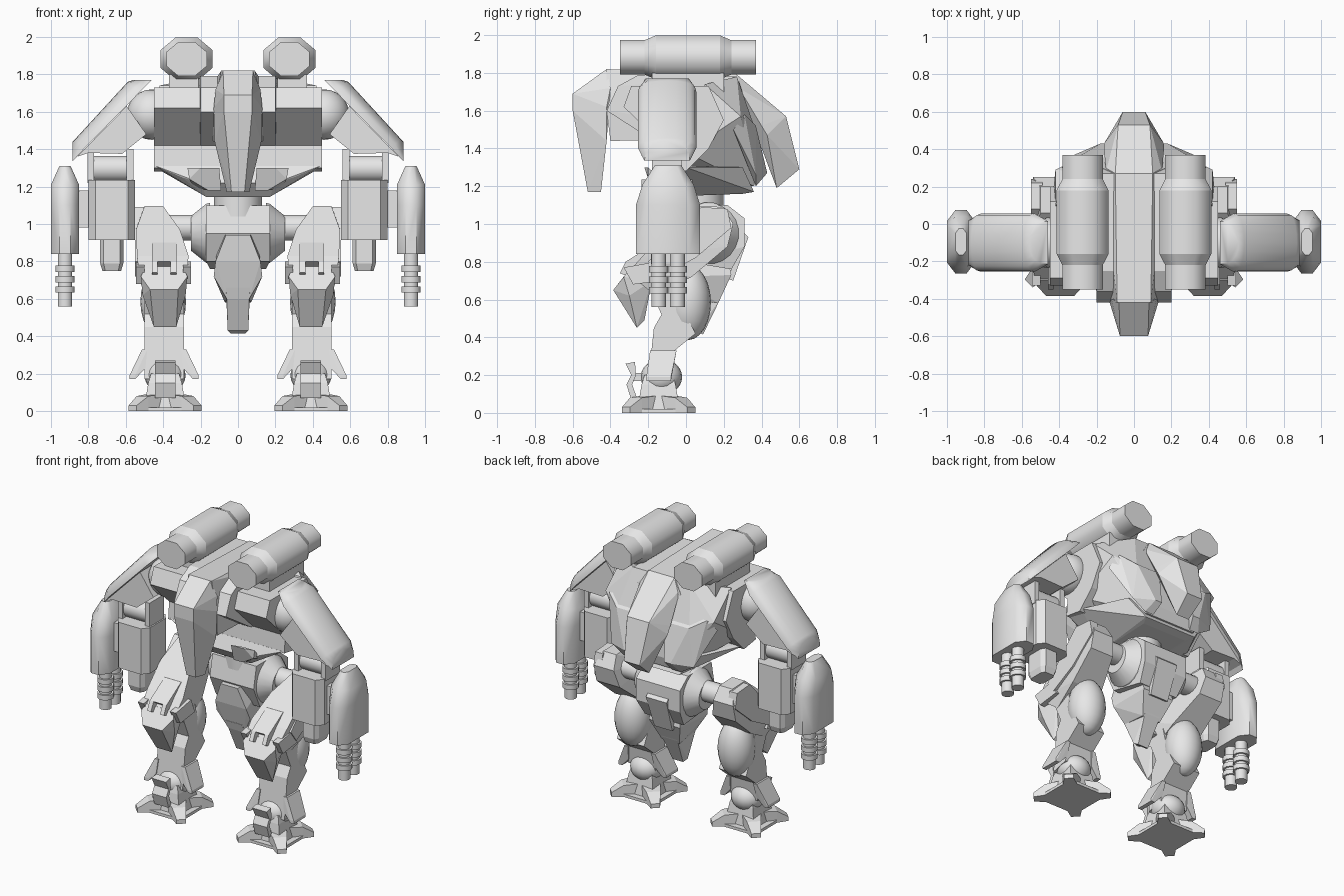
import bpy, bmesh, math
from mathutils import Vector

if "Cube" in bpy.data.objects:
    bpy.data.objects.remove(bpy.data.objects["Cube"])

grey = bpy.data.materials.new("light_grey")
grey.diffuse_color = (0.8, 0.8, 0.8, 1)
grey.use_nodes = True
grey.node_tree.nodes["Principled BSDF"].inputs["Base Color"].default_value = grey.diffuse_color


def finish(name, bm, mirror, smooth):
    bmesh.ops.recalc_face_normals(bm, faces=bm.faces)
    me = bpy.data.meshes.new(name)
    bm.to_mesh(me)
    bm.free()
    me.materials.append(grey)
    ob = bpy.data.objects.new(name, me)
    bpy.context.collection.objects.link(ob)
    if smooth:
        bpy.ops.object.select_all(action='DESELECT')
        ob.select_set(True)
        bpy.context.view_layer.objects.active = ob
        bpy.ops.object.shade_smooth_by_angle(angle=math.radians(52))
    if mirror:
        ob.modifiers.new("mirror", 'MIRROR').use_mirror_merge = False
    return ob


def hull_points(name, pts, mirror=True):
    bm = bmesh.new()
    for p in pts:
        bm.verts.new(p)
    r = bmesh.ops.convex_hull(bm, input=bm.verts[:])
    loose = {g for g in r["geom_interior"] + r["geom_unused"] if isinstance(g, bmesh.types.BMVert)}
    bmesh.ops.delete(bm, geom=list(loose), context='VERTS')
    bmesh.ops.dissolve_limit(bm, angle_limit=0.03, verts=bm.verts[:], edges=bm.edges[:])
    return finish(name, bm, mirror, False)


def hull(name, rows):
    """Mirrored solid from rows of (x0, x1, y, z)."""
    return hull_points(name, [(x, y, z) for a, b, y, z in rows for x in (a, b)])


def centre(name, rows):
    """Central symmetric solid from rows of (half width, y, z)."""
    return hull_points(name, [(s * w, y, z) for w, y, z in rows for s in (-1, 1)], False)


def box(name, x0, x1, y0, y1, z0, z1):
    return hull(name, [(x0, x1, y, z) for y in (y0, y1) for z in (z0, z1)])


def loft(name, rings, mirror=True, smooth=False, creased=False):
    bm = bmesh.new()
    vs = [[bm.verts.new(p) for p in ring] for ring in rings]
    n = len(vs[0])
    for a, b in zip(vs, vs[1:]):
        for i in range(n):
            j = (i + 1) % n
            bm.faces.new((a[i], a[j], b[j], b[i]))
    bm.faces.new(vs[0][::-1])
    bm.faces.new(vs[-1])
    if creased:
        for ring in vs:
            for i in range(n):
                bm.edges.get((ring[i], ring[i - 1])).smooth = False
    return finish(name, bm, mirror, smooth)


def prism(name, profile, x0, x1, mirror=True):
    return loft(name, [[(x, y, z) for y, z in profile] for x in (x0, x1)], mirror)


def tube(name, axis, u0, v0, stations, n=16, vs=1.0, mirror=True):
    """Round body of (position, radius) stations along an axis."""
    rings = []
    for t, r in stations:
        ring = []
        for i in range(n):
            a = 2 * math.pi * (i + 0.5) / n
            u, v = u0 + r * math.cos(a), v0 + r * vs * math.sin(a)
            ring.append({'X': (t, u, v), 'Y': (u, t, v), 'Z': (u, v, t)}[axis])
        rings.append(ring)
    return loft(name, rings, mirror, True, True)


def ball(name, c, size):
    bm = bmesh.new()
    bmesh.ops.create_uvsphere(bm, u_segments=20, v_segments=12, radius=1)
    for v in bm.verts:
        v.co = Vector((c[i] + v.co[i] * size[i] for i in range(3)))
    return finish(name, bm, True, True)


# Shoulder-top launch pods
tube("rocket_pod", 'Y', 0.275, 1.882, [(-.35, .117), (-.22, .117), (-.16, .15), (.18, .15),
     (.24, .117), (.37, .117)], n=8, vs=0.84)
box("pod_mount", .21, .37, -.18, .2, 1.68, 1.8)

# Hood, spine and rear flap
centre("hood_snout", [(.08, -.42, 1.82), (.12, -.4, 1.72), (.075, -.6, 1.69), (.075, -.6, 1.6),
       (.13, -.42, 1.62), (.125, -.42, 1.44), (.06, -.45, 1.17), (.035, -.52, 1.17)])
centre("spine", [(.09, -.42, 1.82), (.1, .27, 1.79), (.13, -.42, 1.6), (.12, -.4, 1.44),
       (.17, .3, 1.7), (.16, .3, 1.45)])
centre("rear_flap", [(.1, .27, 1.79), (.085, .53, 1.57), (.06, .6, 1.29), (.05, .48, 1.19),
       (.16, .40, 1.52), (.16, .43, 1.47), (.15, .28, 1.72)])

# Torso
prism("chest", [(-.29, 1.73), (-.33, 1.62), (-.12, 1.42), (-.13, 1.3), (.0, 1.28), (.12, 1.4),
      (.2, 1.55), (.12, 1.73)], -.45, .45, False)
centre("collar", [(.2, -.42, 1.6), (.2, -.36, 1.73), (.2, -.25, 1.79),
       (.22, .27, 1.78), (.22, .3, 1.5), (.2, -.14, 1.42)])
centre("back_shell", [(.22, .27, 1.78), (.42, .1, 1.74), (.45, .0, 1.38), (.42, .29, 1.57),
       (.28, .36, 1.52), (.2, .38, 1.27), (.2, .05, 1.22), (.19, .36, 1.2)])
hull("back_plate", [(.1, .28, .37, 1.52), (.13, .18, .43, 1.27), (.15, .22, .37, 1.2),
     (.25, .38, .31, 1.58), (.25, .32, .37, 1.26), (.2, .42, .25, 1.5)])
centre("belly", [(.44, -.13, 1.31), (.44, .0, 1.3), (.3, -.15, 1.25), (.2, -.17, 1.22),
       (.17, -.1, 1.145), (.17, .3, 1.16), (.2, .36, 1.17), (.3, .3, 1.3)])
hull("chin_plate", [(.1, .2, -.22, 1.3), (.18, .27, -.2, 1.3), (.2, .26, -.2, 1.24),
     (.09, .16, -.18, 1.18), (.1, .24, -.1, 1.2)])
tube("waist", 'Z', 0, .07, [(1.04, .13), (1.18, .13)], mirror=False)

# Upper arms: curved shell over an angular arm
rings = []
for x, z, ox, oz, hw in [(.46, 1.77, .1, 0, .115), (.53, 1.70, .06, .06, .155),
                         (.82, 1.405, .05, .05, .155), (.885, 1.335, 0, .105, .12)]:
    ring = []
    for i in range(11):
        a = math.pi * i / 10
        k = math.sin(a) ** 0.75 if 0 < i < 10 else 0
        ring.append((x + ox * k, -.1 + hw * math.cos(a), z + oz * k))
    rings.append(ring)
loft("shoulder_shell", rings, smooth=True)
arm = [(.49, 1.48), (.62, 1.375), (.8, 1.38), (.86, 1.36), (.595, 1.63)]
loft("upper_arm", [[(x, y, z) for x, z in arm] for y in (-.235, .035)])
ball("shoulder_joint", (.46, -.1, 1.585), (.135, .135, .135))

# Elbows and forearms
for x in (.56, .77):
    box("elbow_bracket", x, x + .035, -.18, -.02, 1.22, 1.4)
tube("elbow_roller", 'X', -.1, 1.295, [(.58, .07), (.79, .07)])


def oct_ring(cx, cy, hx, hy, z, k=.45, m=.65):
    q = [(1, -m), (1, m), (k, 1), (-k, 1), (-1, m), (-1, -m), (-k, -1), (k, -1)]
    return [(cx + hx * u, cy + hy * v, z) for u, v in q]


loft("forearm", [oct_ring(.675, -.1, .125, .135, z, .7) for z in (.915, 1.235)])
loft("forearm_tip", [oct_ring(.675, -.1, hx, hy, z, .7) for hx, hy, z in
     ((.05, .07, .75), (.062, .085, .79), (.062, .085, .93))])
box("gun_bracket", .78, .87, -.16, -.04, .98, 1.18)
loft("gun_cowling", [oct_ring(.925, -.095, hx, hy, z, .4) for hx, hy, z in
     ((.075, .17, .84), (.075, .17, 1.1), (.075, .135, 1.21), (.03, .07, 1.31))], smooth=True)
for y in (-.145, -.045):
    tube("gun_barrel", 'Z', .925, y, [(.56, .04), (.86, .04)], n=12)
    for z in (.65, .705, .76):
        tube("barrel_band", 'Z', .925, y, [(z - .017, .053), (z + .017, .053)], n=12)

# Pelvis with hanging centre guard
centre("pelvis", [(.17, -.04, 1.1), (.17, .22, 1.1), (.17, .31, 1.03), (.17, .31, .88),
       (.15, .24, .76), (.17, .0, .8), (.17, -.07, .95)])
centre("centre_guard", [(.065, -.1, .94), (.12, -.08, .8), (.13, -.05, .72), (.06, -.02, .6),
       (.07, .17, .58), (.12, .24, .73), (.1, .2, .94)])
centre("guard_tip", [(.065, -.04, .66), (.06, -.02, .6), (.055, .06, .43), (.04, .09, .415),
       (.06, .18, .6), (.06, .22, .7)])
centre("rear_guard", [(.08, .31, .95), (.08, .33, .93), (.07, .25, .7), (.07, .22, .71)])
tube("hip_socket", 'X', .12, .95, [(.15, .165), (.17, .16), (.25, .095)], n=20)
tube("hip_axle", 'X', .12, .98, [(.22, .07), (.45, .07)])

# Thighs and knees
hull("thigh", [(.40, .50, .06, 1.095), (.40, .50, .2, 1.09), (.385, .54, .25, 1.0),
     (.36, .54, .22, .88), (.3, .53, .03, .72), (.3, .5, -.16, .62), (.27, .53, -.31, .74),
     (.265, .54, -.23, .83), (.31, .545, -.08, .97)])
hull("thigh_side", [(.49, .55, .08, 1.09), (.49, .55, .22, 1.08), (.49, .55, .24, .98),
     (.49, .55, .05, .82), (.49, .55, -.14, .72), (.49, .55, -.2, .8), (.49, .55, -.03, .98)])
hull("thigh_panel", [(.33, .46, -.16, .9), (.33, .46, -.13, .9), (.33, .46, -.32, .8),
     (.33, .46, -.28, .77)])
for x in (.33, .43):
    hull("panel_prong", [(x, x + .03, -.32, .8), (x, x + .03, -.28, .8),
         (x, x + .03, -.35, .74), (x, x + .03, -.3, .72)])
hull("knee_guard", [(.29, .5, -.3, .76), (.27, .52, -.33, .72), (.32, .47, -.385, .65),
     (.28, .51, -.3, .62), (.33, .45, -.26, .45), (.34, .44, -.22, .49), (.3, .49, -.18, .7)])
for x in (.25, .5):
    hull("knee_wing", [(x, x + .045, -.33, .77), (x, x + .045, -.28, .68),
         (x, x + .045, -.12, .7), (x, x + .045, -.16, .8)])

# Shins and calves
prism("shin", [(-.19, .66), (-.06, .72), (-.02, .56), (.01, .5), (.05, .42), (-.06, .33),
      (-.08, .2), (-.2, .17), (-.17, .45), (-.13, .52)], .29, .5)
ball("calf", (.4, .01, .585), (.122, .122, .2))
for s in (-1, 1):
    rows = [(.09, .118, y, .33) for y in (-.19, -.05)] + [(.1, .12, y, .23) for y in (-.2, -.07)]
    rows += [(.155, .185, y, z) for y in (-.21, -.08) for z in (.17, .19)]
    hull("ankle_flare", [(.395 + s * a, .395 + s * b, y, z) for a, b, y, z in rows])
prism("ankle_plate", [(-.32, .26), (-.27, .27), (-.265, .2), (-.285, .15), (-.26, .08),
      (-.29, .07), (-.315, .15), (-.29, .2)], .335, .445)
box("plate_link", .37, .41, -.29, -.18, .17, .21)
ball("ankle_joint", (.39, -.13, .19), (.11, .11, .095))

# Feet with four corner toes
fx, fy = .39, -.145
hull("foot", [(fx - w, fx + w, fy + s * w, z) for w, z in ((.075, .2), (.09, .15), (.115, .0))
     for s in (-1, 1)])
box("sole", fx - .152, fx + .152, fy - .152, fy + .152, 0, .02)
for sx in (-1, 1):
    for sy in (-1, 1):
        pts = []
        for r, w, z in ((.08, .06, .09), (.17, .045, .08), (.21, .03, .045), (.245, .03, .03)):
            for s in (-1, 1):
                x = fx + (sx * r + s * sy * w) * .707
                y = fy + (sy * r - s * sx * w) * .707
                pts += [(x, y, 0), (x, y, z)]
        hull_points(("front" if sy < 0 else "rear") + "_toe", pts)
